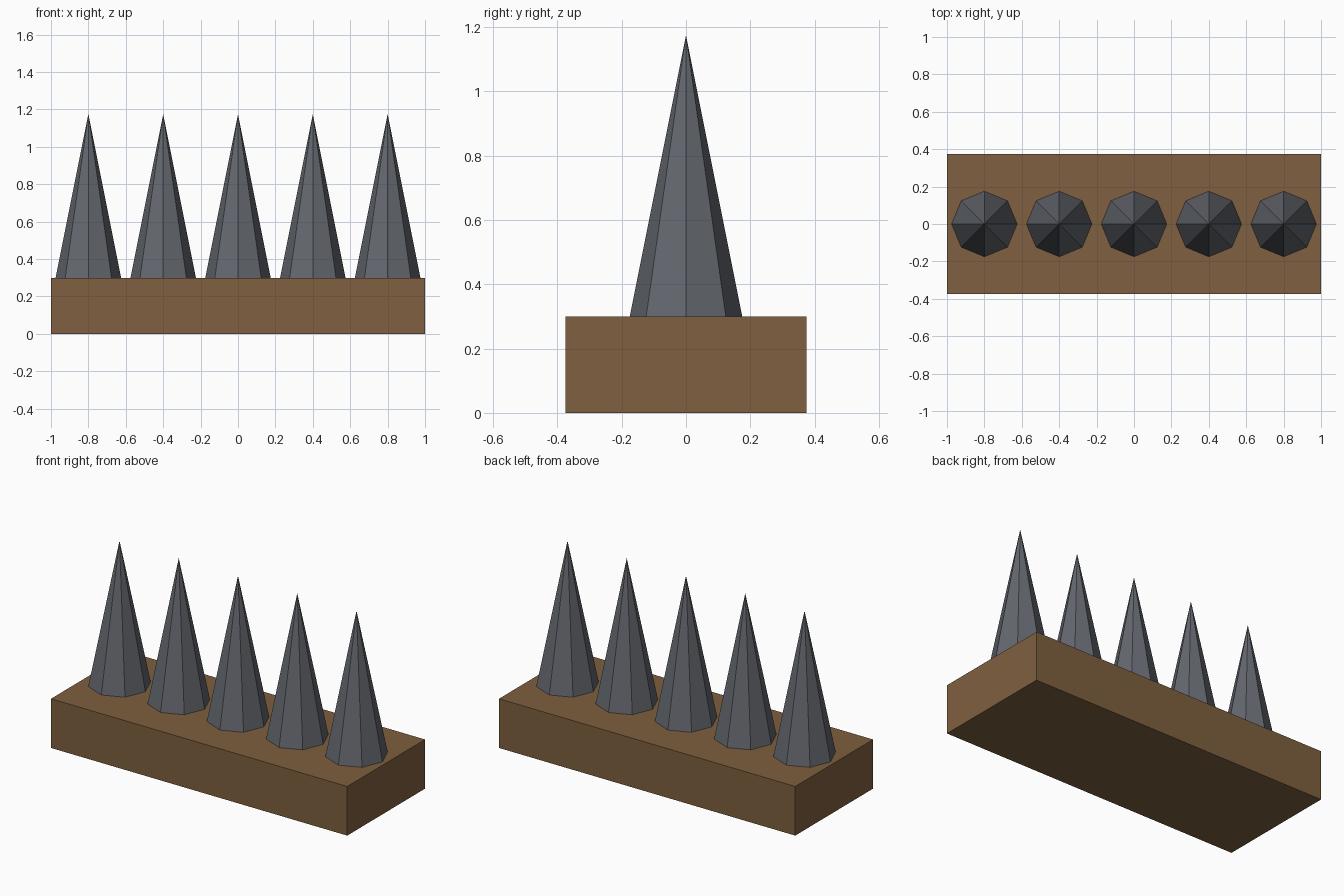
import bpy

if "Cube" in bpy.data.objects:
    bpy.data.objects.remove(bpy.data.objects["Cube"])


def material(name, color):
    mat = bpy.data.materials.new(name)
    mat.diffuse_color = (*color, 1)
    mat.use_nodes = True
    mat.node_tree.nodes["Principled BSDF"].inputs["Base Color"].default_value = mat.diffuse_color
    return mat


wood = material("wood", (0.21, 0.115, 0.05))
iron = material("dark_iron", (0.125, 0.135, 0.155))

# Wooden base block
bpy.ops.mesh.primitive_cube_add(size=1, location=(0, 0, 0.15))
base = bpy.context.object
base.name = "base_block"
base.scale = (2, 0.75, 0.3)
bpy.ops.object.transform_apply(location=False, rotation=False, scale=True)
base.data.materials.append(wood)

# Row of eight-sided spikes standing on the block
HEIGHT = 0.875
for i in range(5):
    bpy.ops.mesh.primitive_cone_add(
        vertices=8, radius1=0.175, radius2=0, depth=HEIGHT,
        location=(-0.8 + 0.4 * i, 0, 0.3 + HEIGHT / 2))
    spike = bpy.context.object
    spike.name = f"spike_{i + 1}"
    spike.data.materials.append(iron)
